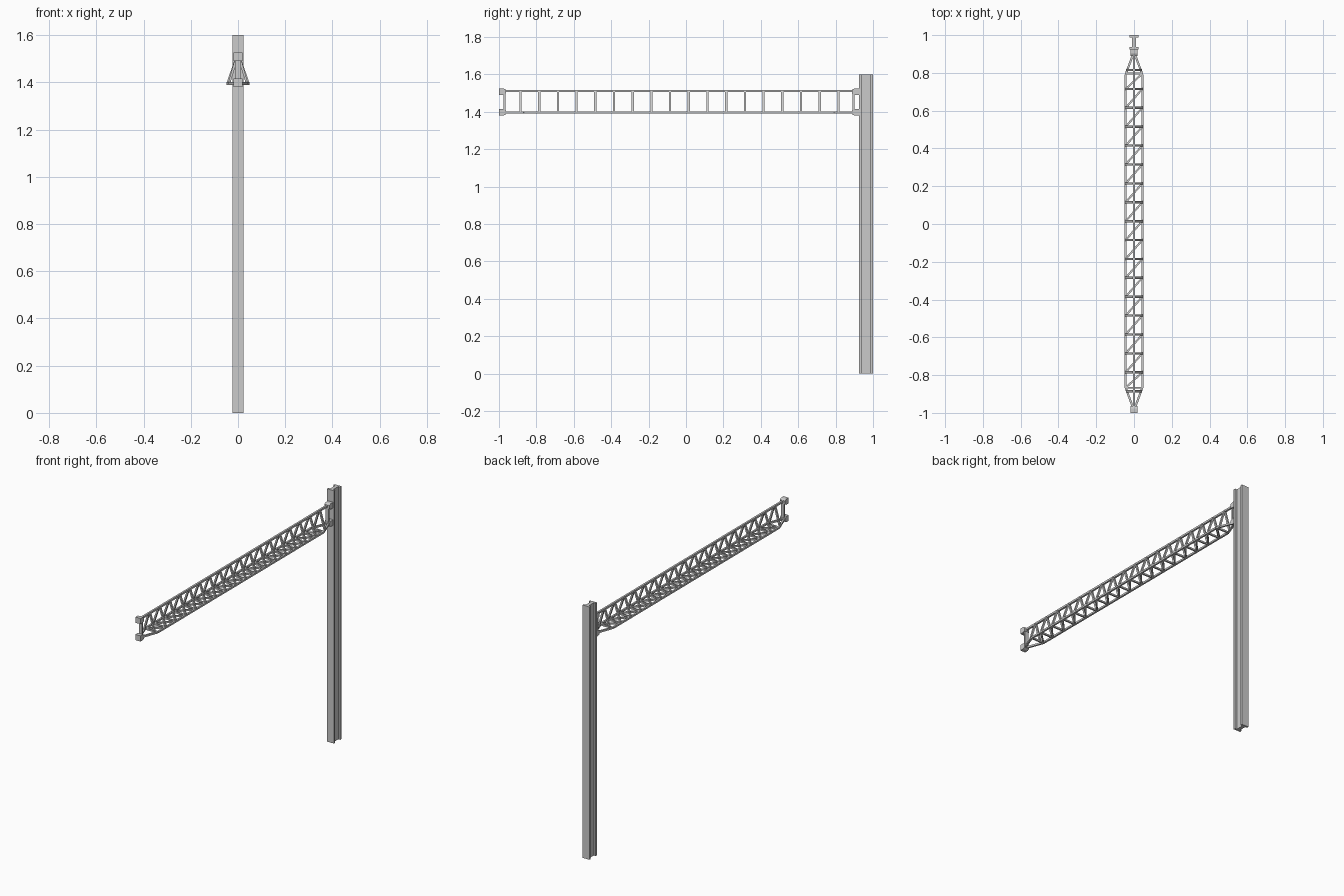
import bpy, bmesh
from mathutils import Vector, Matrix

if "Cube" in bpy.data.objects:
    bpy.data.objects.remove(bpy.data.objects["Cube"])

MID = -0.0375          # centre of the truss along y
TOP, LOW, HALF = 1.511, 1.395, 0.044


def finish(name, bm):
    bmesh.ops.recalc_face_normals(bm, faces=bm.faces)
    me = bpy.data.meshes.new(name)
    bm.to_mesh(me)
    bm.free()
    ob = bpy.data.objects.new(name, me)
    bpy.context.collection.objects.link(ob)
    return ob


def bar(bm, a, b, w, h, up=(0, 0, 1)):
    """Rectangular bar from a to b; h is measured along 'up'."""
    a, b = Vector(a), Vector(b)
    d = b - a
    z = d.normalized()
    x = Vector(up).cross(z).normalized()
    y = z.cross(x)
    rot = Matrix((x, y, z)).transposed().to_4x4()
    m = Matrix.Translation((a + b) / 2) @ rot @ Matrix.Diagonal((w, h, d.length, 1))
    bmesh.ops.create_cube(bm, size=1, matrix=m)


def prism(bm, pts, offset):
    face = bm.faces.new([bm.verts.new(p) for p in pts])
    ext = bmesh.ops.extrude_face_region(bm, geom=[face])
    verts = [v for v in ext["geom"] if isinstance(v, bmesh.types.BMVert)]
    bmesh.ops.translate(bm, verts=verts, vec=offset)


# column: I-section extruded upward
bm = bmesh.new()
f, w, y0, y1, t = 0.024, 0.011, 0.925, 1.0, 0.013
half = [(f, y0), (f, y0 + t), (w, y0 + t), (w, y1 - t), (f, y1 - t), (f, y1)]
outline = half + [(-x, y) for x, y in reversed(half)]
prism(bm, [(x, y, 0) for x, y in outline], (0, 0, 1.6))
finish("column", bm)

# top chord
bm = bmesh.new()
bar(bm, (0, -0.97, TOP), (0, 0.895, TOP), 0.012, 0.012)
finish("top_chord", bm)

# bottom chords with tapered ends
bm = bmesh.new()
for s in (-1, 1):
    path = [(s * 0.006, -0.97), (s * HALF, -0.867), (s * HALF, 0.792), (s * 0.006, 0.895)]
    for p, q in zip(path, path[1:]):
        bar(bm, (*p, LOW), (*q, LOW), 0.011, 0.011)
finish("bottom_chords", bm)

# inclined side posts
ys = [-0.885 + 0.1 * i for i in range(18)]
bm = bmesh.new()
for i, y in enumerate(ys):
    x = HALF - 0.006 if i in (0, 17) else HALF
    for s in (-1, 1):
        bar(bm, (s * x, y, LOW), (s * 0.004, y, TOP), 0.010, 0.012, (0, 1, 0))
finish("side_posts", bm)

# bottom cross bars and diagonals
cross = [-0.867] + ys[1:-1] + [0.796]
bm = bmesh.new()
for y in cross:
    bar(bm, (-HALF, y, LOW), (HALF, y, LOW), 0.010, 0.010)
finish("cross_bars", bm)
bm = bmesh.new()
for a, b in zip(cross, cross[1:]):
    bar(bm, (-HALF, a, LOW), (HALF, b, LOW), 0.010, 0.010)
finish("lacing_diagonals", bm)

# end posts and chamfered connector blocks, mirrored about the truss centre
for s, side in ((-1, "free"), (1, "column")):
    bm = bmesh.new()
    y = MID + s * 0.9325
    bar(bm, (0, y, 1.39), (0, y, 1.515), 0.024, 0.010, (0, 1, 0))
    finish(side + "_end_post", bm)
    bm = bmesh.new()
    for v in (-1, 1):
        zc = 1.4525
        prof = [(0.9635, 0.073), (0.940, 0.073), (0.926, 0.066),
                (0.926, 0.044), (0.940, 0.037), (0.9635, 0.037)]
        prism(bm, [(-0.018, MID + s * py, zc + v * pz) for py, pz in prof], (0.036, 0, 0))
    finish(side + "_end_blocks", bm)
